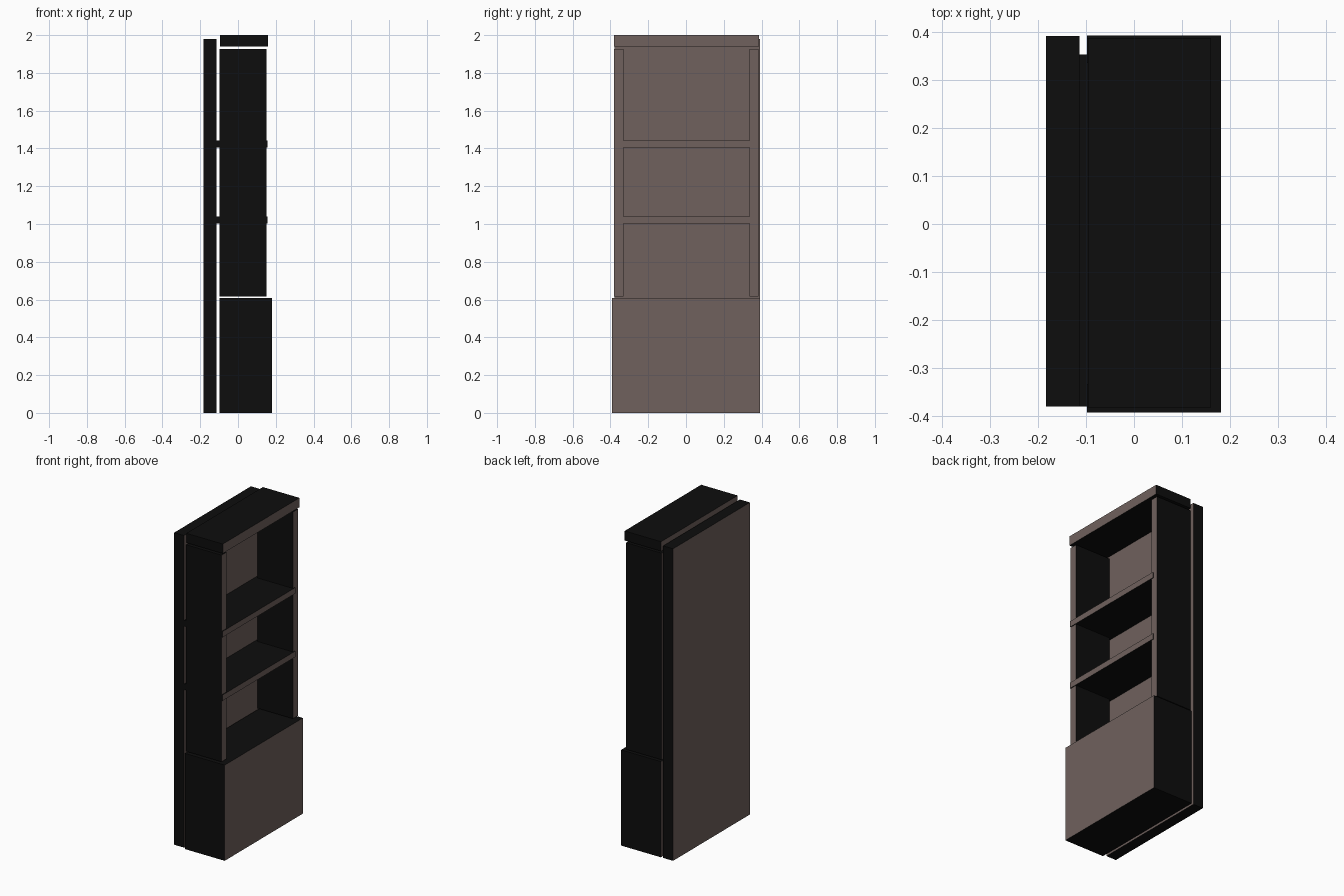
import bpy
import bmesh

cube = bpy.data.objects.get("Cube")
if cube:
    bpy.data.objects.remove(cube, do_unlink=True)


def make_material(name, rgb):
    mat = bpy.data.materials.new(name)
    mat.use_nodes = True
    colour = (*rgb, 1.0)
    mat.diffuse_color = colour
    mat.node_tree.nodes["Principled BSDF"].inputs["Base Color"].default_value = colour
    return mat


black = make_material("black_sides", (0.004, 0.004, 0.004))
brown = make_material("grey_brown_faces", (0.16, 0.12, 0.11))


def box(name, x, y, z):
    """Board spanning three ranges; faces along the depth axis are brown."""
    bm = bmesh.new()
    bmesh.ops.create_cube(bm, size=1)
    for v in bm.verts:
        for i, (low, high) in enumerate((x, y, z)):
            v.co[i] = high if v.co[i] > 0 else low
    bm.normal_update()
    for face in bm.faces:
        face.material_index = int(abs(face.normal.x) > 0.5)
    mesh = bpy.data.meshes.new(name)
    bm.to_mesh(mesh)
    bm.free()
    mesh.materials.append(black)
    mesh.materials.append(brown)
    obj = bpy.data.objects.new(name, mesh)
    bpy.context.collection.objects.link(obj)
    return obj


# Tall back board, set slightly behind the cabinet
box("back_panel", (-0.183, -0.113), (-0.379, 0.391), (0, 1.98))

# Closed lower cabinet
box("base_cabinet", (-0.098, 0.181), (-0.392, 0.392), (0, 0.607))

# Upright sides of the open upper part
for name, y in (("right_side", (-0.381, -0.332)), ("left_side", (0.335, 0.385))):
    box(name, (-0.098, 0.151), y, (0.616, 1.927))

# Shelves, proud of the uprights and touching the back board
for name, z in (("lower_shelf", 1.003), ("upper_shelf", 1.406)):
    box(name, (-0.113, 0.156), (-0.379, 0.352), (z, z + 0.037))

# Top board
box("top_board", (-0.096, 0.16), (-0.381, 0.387), (1.94, 2.0))
